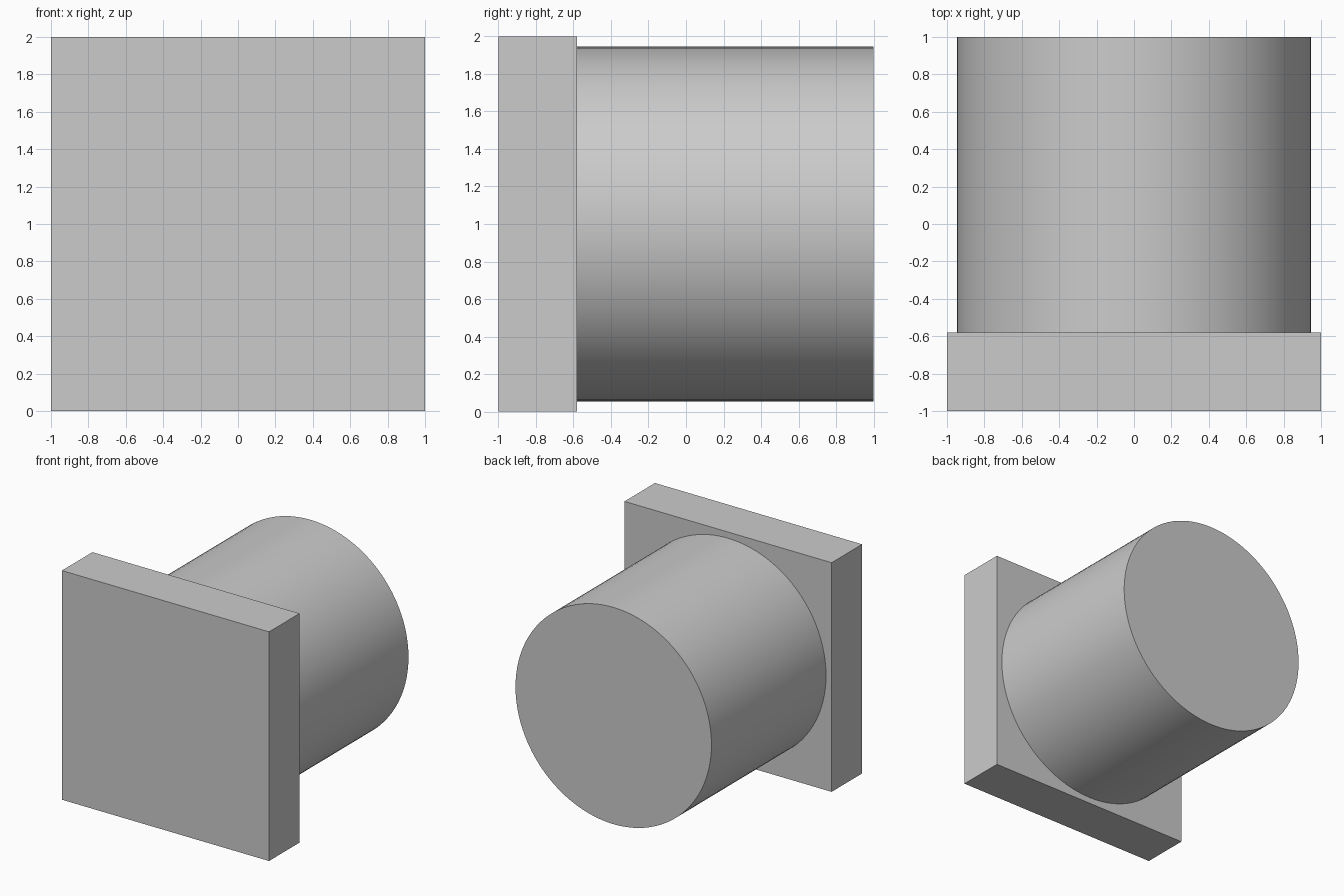
import bpy
import math

cube = bpy.data.objects.get("Cube")
if cube:
    bpy.data.objects.remove(cube, do_unlink=True)

PLATE_BACK = -0.58
RADIUS = 0.946

grey = bpy.data.materials.new("light_grey")
grey.use_nodes = True
colour = (0.6, 0.6, 0.6, 1.0)
grey.diffuse_color = colour
grey.node_tree.nodes["Principled BSDF"].inputs["Base Color"].default_value = colour


def finish(name):
    """Name the active object, bake its transform and colour it."""
    obj = bpy.context.object
    obj.name = obj.data.name = name
    bpy.ops.object.transform_apply(location=False, rotation=True, scale=True)
    obj.data.materials.append(grey)
    return obj


# Square plate at the front
depth = PLATE_BACK + 1
bpy.ops.mesh.primitive_cube_add(size=1, location=(0, PLATE_BACK - depth / 2, 1))
bpy.context.object.scale = (2, depth, 2)
finish("front_plate")

# Round body running from the plate to the back
length = 1 - PLATE_BACK
bpy.ops.mesh.primitive_cylinder_add(
    vertices=96, radius=RADIUS, depth=length,
    location=(0, PLATE_BACK + length / 2, 1), rotation=(math.pi / 2, 0, 0))
finish("round_body")
bpy.ops.object.shade_smooth_by_angle(angle=math.radians(30))
